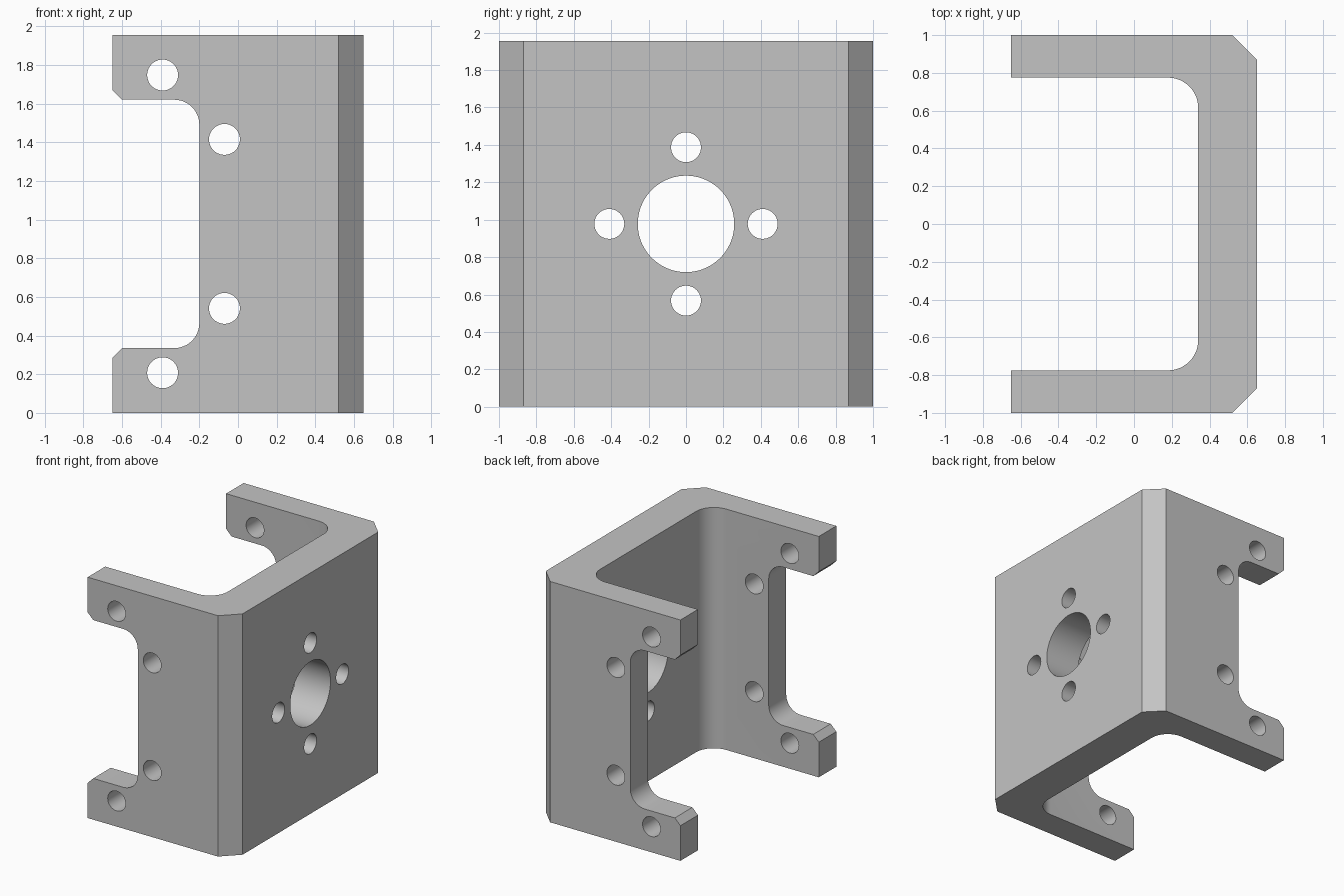
import bpy
import bmesh
from math import cos, sin, pi, radians
from mathutils import Vector

cube = bpy.data.objects.get("Cube")
if cube:
    bpy.data.objects.remove(cube, do_unlink=True)

HEIGHT = 1.955
MID = HEIGHT / 2

grey = bpy.data.materials.new("plain grey metal")
grey.use_nodes = True
colour = (0.55, 0.55, 0.55, 1)
grey.diffuse_color = colour
grey.node_tree.nodes["Principled BSDF"].inputs["Base Color"].default_value = colour


def arc(cx, cy, r, start, end, steps):
    """Points along an arc, angles in degrees."""
    angles = [radians(start + (end - start) * i / steps) for i in range(steps + 1)]
    return [(cx + r * cos(a), cy + r * sin(a)) for a in angles]


def prism(name, points, place, direction):
    """Extrude a flat outline, placed in space by a function."""
    bm = bmesh.new()
    face = bm.faces.new([bm.verts.new(place(u, v)) for u, v in points])
    moved = bmesh.ops.extrude_face_region(bm, geom=[face])["geom"]
    verts = [g for g in moved if isinstance(g, bmesh.types.BMVert)]
    bmesh.ops.translate(bm, verts=verts, vec=Vector(direction))
    bmesh.ops.recalc_face_normals(bm, faces=bm.faces)
    mesh = bpy.data.meshes.new(name)
    bm.to_mesh(mesh)
    bm.free()
    mesh.materials.append(grey)
    obj = bpy.data.objects.new(name, mesh)
    bpy.context.collection.objects.link(obj)
    return obj


def circle(cx, cy, r, sides):
    return arc(cx, cy, r, 0, 360, sides)[:-1]


def across(u, v):
    return (u, -1.2, v)


def through_web(u, v):
    return (0.2, u, v)


# Channel body: chamfered outside corners, rounded inside corners
half = [(-0.65, 0.775), (-0.65, 1), (0.52, 1), (0.65, 0.87)]
inner = arc(0.18, -0.615, 0.16, -90, 0, 12) + arc(0.18, 0.615, 0.16, 0, 90, 12)
outline = half + [(x, -y) for x, y in reversed(half)] + inner
bracket = prism("channel_bracket", outline, lambda u, v: (u, v, 0), (0, 0, HEIGHT))

# Notch through both side walls, with rounded inner and chamfered outer corners
lower = [(-0.75, 0.235), (-0.60, 0.335)]
lower[0] = (-0.75, 0.185)
lower += arc(-0.33, 0.465, 0.13, -90, 0, 12)
notch = lower + [(x, 2 * MID - z) for x, z in reversed(lower)]
cutters = [prism("notch_cutter", notch, across, (0, 2.4, 0))]

# Bolt holes through both side walls
for x, offset in ((-0.39, 0.77), (-0.07, 0.437)):
    for side in (-1, 1):
        ring = circle(x, MID + side * offset, 0.08, 40)
        cutters.append(prism("side_hole_cutter", ring, across, (0, 2.4, 0)))

# Centre bore and four bolt holes through the web
cutters.append(prism("bore_cutter", circle(0, MID, 0.258, 72), through_web, (0.6, 0, 0)))
for i in range(4):
    a = i * pi / 2
    ring = circle(0.41 * cos(a), MID + 0.41 * sin(a), 0.08, 40)
    cutters.append(prism("web_hole_cutter", ring, through_web, (0.6, 0, 0)))

# Cut, then remove the cutters
bpy.ops.object.select_all(action="DESELECT")
bpy.context.view_layer.objects.active = bracket
bracket.select_set(True)
for cutter in cutters:
    cutter.hide_render = True
    mod = bracket.modifiers.new("cut", "BOOLEAN")
    mod.operation = "DIFFERENCE"
    mod.solver = "EXACT"
    mod.object = cutter
    bpy.ops.object.modifier_apply(modifier=mod.name)
    bpy.data.objects.remove(cutter, do_unlink=True)

bpy.ops.object.shade_smooth_by_angle(angle=radians(30))
